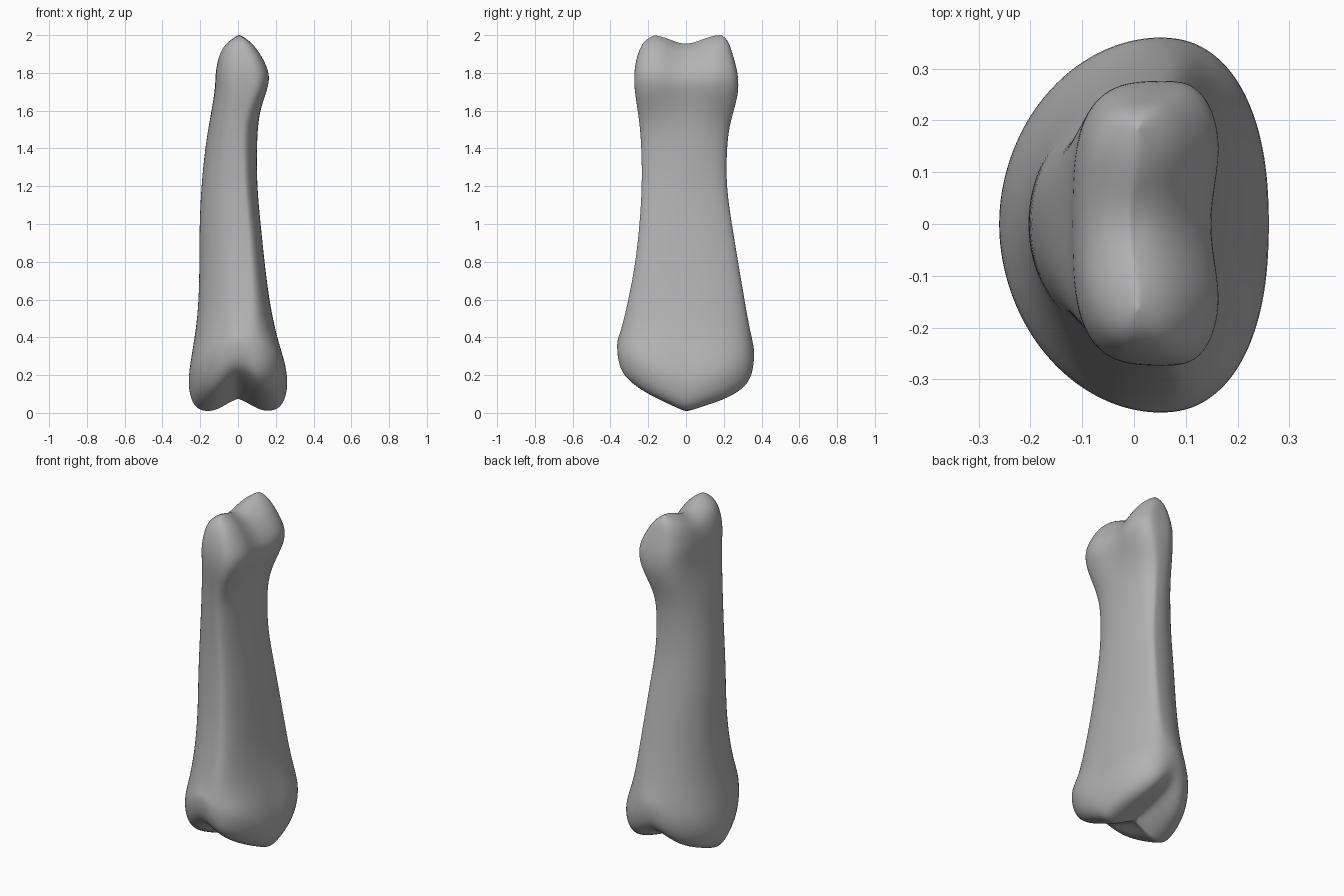
import bpy, bmesh
from math import cos, sin, pi, exp

if "Cube" in bpy.data.objects:
    bpy.data.objects.remove(bpy.data.objects["Cube"], do_unlink=True)

SIDES = 40

# Sections: z, x left, x right, x of widest point, y front, y back, roundness left, right
SECTIONS = [
    (0.42, -.225, .20, .06, -.348, .343, 2.0, 2.3),
    (0.60, -.208, .165, .07, -.305, .31, 2.0, 2.2),
    (0.80, -.205, .14, .06, -.267, .277, 2.0, 2.2),
    (1.00, -.205, .12, .05, -.246, .243, 2.1, 2.1),
    (1.20, -.195, .10, .03, -.233, .213, 2.1, 2.0),
    (1.40, -.175, .10, .02, -.236, .216, 2.2, 2.0),
    (1.52, -.155, .105, .02, -.245, .23, 2.4, 2.1),
    (1.62, -.137, .13, .04, -.259, .26, 2.7, 2.5),
    (1.70, -.124, .162, .06, -.272, .278, 3.0, 2.8),
    (1.77, -.12, .18, .06, -.276, .278, 3.2, 3.0),
    (1.83, -.118, .17, .05, -.272, .268, 3.2, 3.0),
    (1.90, -.106, .135, .03, -.257, .247, 3.0, 3.0),
    (1.95, -.085, .10, .02, -.235, .232, 3.0, 3.0),
    (1.985, -.05, .065, .01, -.205, .212, 2.6, 2.6),
    (2.005, -.01, .025, .008, -.165, .185, 2.2, 2.2),
]
BASE = (0, -.265, .265, .05, -.369, .365, 1.95, 2.3)
# Underside rings: scale towards the middle, height above the joint surface
UNDERSIDE = [(.2, 0), (.4, 0), (.6, 0), (.8, .012), (.92, .05), (.985, .11), (1, .2)]


def outline(section):
    """Closed rounded outline with different left and right halves."""
    _, xl, xr, x0, yf, yb, pl, pr = section
    points = []
    for i in range(SIDES):
        t = 2 * pi * i / SIDES
        c, s = cos(t), sin(t)
        reach, power = (xr - x0, pr) if c > 0 else (x0 - xl, pl)
        x = x0 + (1 if c > 0 else -1) * reach * abs(c) ** (2 / power)
        y = (yb if s > 0 else yf) * abs(s) ** (2 / power)
        points.append((x, y))
    return points


def joint_surface(x, y):
    """Hollow underside: a groove between two lips that rise to the sides."""
    rise = min(.13, -.44 * y) if y < 0 else min(.085, .3 * y)
    return rise + .075 * exp(-(x / .085) ** 2)


def head_point(x, y, section):
    """Groove between the two knuckles of the head."""
    z, xr, x0 = section[0], section[2], section[3]
    groove = exp(-(y / .11) ** 2) * max(0, min(1, (z - 1.55) / .25))
    if x > x0:
        x -= .035 * groove * (x - x0) / (xr - x0)
    return x, y, z - .05 * groove * max(0, z - 1.7) / .3


bm = bmesh.new()
rings = []

# Hollow lower end
for scale, lift in UNDERSIDE:
    ring = []
    for x, y in outline(BASE):
        x, y = x * scale, y * scale
        ring.append(bm.verts.new((x, y, joint_surface(x, y) + lift)))
    rings.append(ring)

# Shaft and head
for section in SECTIONS:
    rings.append([bm.verts.new(head_point(x, y, section)) for x, y in outline(section)])

for low, high in zip(rings, rings[1:]):
    for i in range(SIDES):
        j = (i + 1) % SIDES
        bm.faces.new((low[i], low[j], high[j], high[i]))

# Close the lower end with a fan
centre = bm.verts.new((0, 0, joint_surface(0, 0)))
for i in range(SIDES):
    bm.faces.new((centre, rings[0][(i + 1) % SIDES], rings[0][i]))

# Close the head with strips across its narrow crest
top, half, quarter = rings[-1], SIDES // 2, SIDES // 4
for i in range(-quarter, quarter):
    corners = [top[k % SIDES] for k in (i, i + 1, half - i - 1, half - i)]
    bm.faces.new(list(dict.fromkeys(corners)))

bmesh.ops.recalc_face_normals(bm, faces=bm.faces)
mesh = bpy.data.meshes.new("finger_bone")
bm.to_mesh(mesh)
bm.free()
bone = bpy.data.objects.new("finger_bone", mesh)
bpy.context.collection.objects.link(bone)

# Bone colour
grey = bpy.data.materials.new("bone_grey")
grey.use_nodes = True
colour = (.45, .45, .45, 1)
grey.diffuse_color = colour
grey.node_tree.nodes["Principled BSDF"].inputs["Base Color"].default_value = colour
mesh.materials.append(grey)

# Soft surface
soft = bone.modifiers.new("soften", "SUBSURF")
soft.levels = soft.render_levels = 2
for face in mesh.polygons:
    face.use_smooth = True
